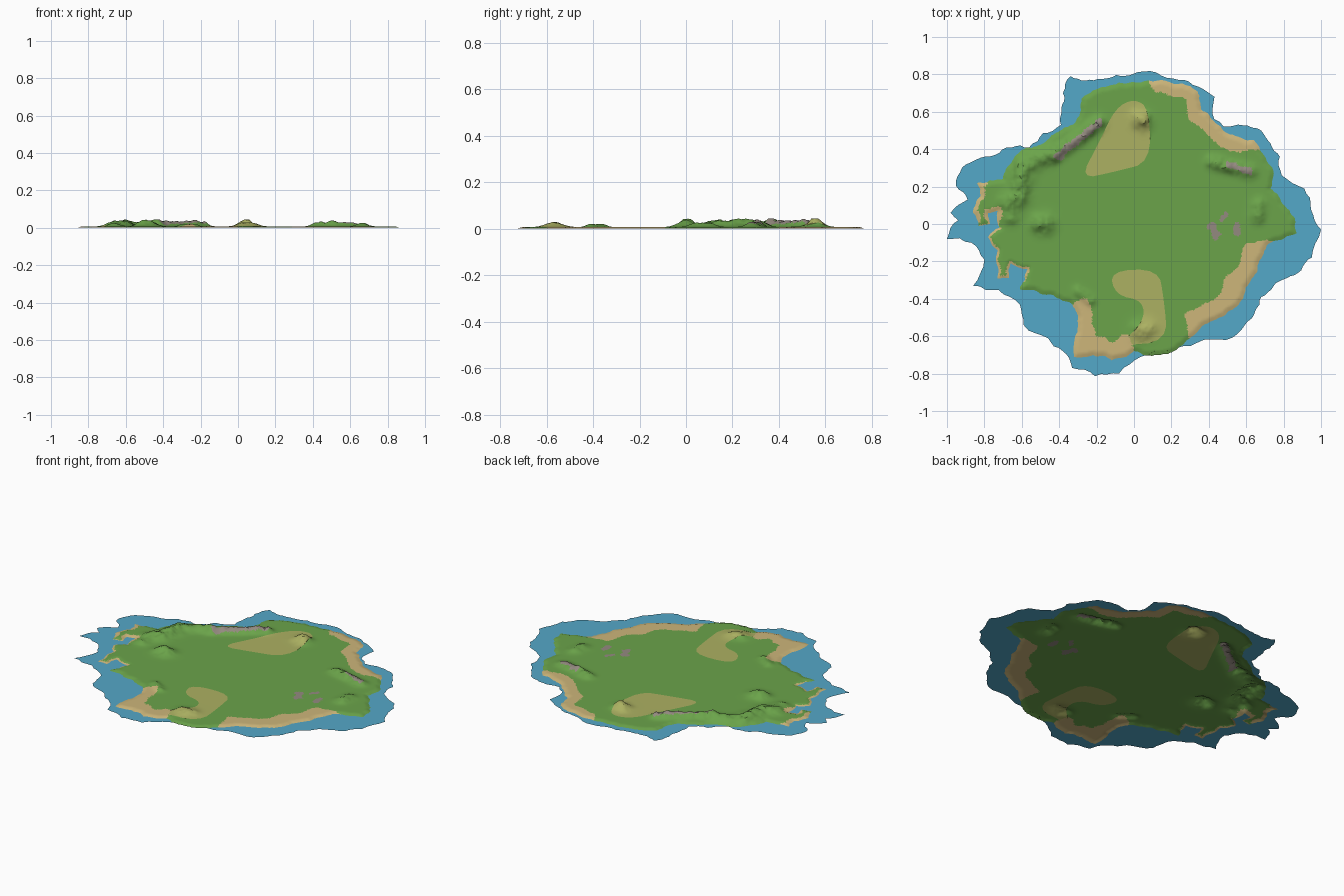
import bpy, random, math
from mathutils import Vector, noise
from mathutils.geometry import delaunay_2d_cdt
from mathutils.kdtree import KDTree

if "Cube" in bpy.data.objects:
    bpy.data.objects.remove(bpy.data.objects["Cube"])

random.seed(4)


def material(name, *rgb):
    m = bpy.data.materials.new(name)
    m.diffuse_color = (*[((c / 255 + 0.055) / 1.055) ** 2.4 for c in rgb], 1)
    m.use_nodes = True
    m.node_tree.nodes["Principled BSDF"].inputs["Base Color"].default_value = m.diffuse_color
    return m


GRASS, SAND, DRY, ROCK = range(4)
MATS = [material("grass", 107, 164, 74), material("sand", 205, 182, 122),
        material("dry_grass", 172, 177, 98), material("rock", 148, 138, 128)]
WATER = material("water", 84, 168, 200)


def outline(*flat):
    return [Vector((x / 100, y / 100)) for x, y in zip(flat[::2], flat[1::2])]


def ragged(poly, step):
    """Halve every side with a small random offset until the pieces are short."""
    def split(a, b):
        d = b - a
        if d.length < step:
            return [a]
        m = a.lerp(b, 0.5) + Vector((-d.y, d.x)) * random.uniform(-.12, .12)
        return split(a, m) + split(m, b)
    return [p for a, b in zip(poly, poly[1:] + poly[:1]) for p in split(a, b)]


def rounded(poly):
    """Corner cutting, twice."""
    for _ in range(2):
        poly = [p for a, b in zip(poly, poly[1:] + poly[:1])
                for p in (a.lerp(b, 0.25), a.lerp(b, 0.75))]
    return poly


def inside(p, poly):
    x, y = p
    hit = False
    ax, ay = poly[-1]
    for bx, by in poly:
        if (ay > y) != (by > y) and x < (bx - ax) * (y - ay) / (by - ay) + ax:
            hit = not hit
        ax, ay = bx, by
    return hit


def segment_dist(p, x0, y0, x1, y1):
    a, b = Vector((x0, y0)) / 100, Vector((x1, y1)) / 100
    t = max(0, min(1, (p - a).dot(b - a) / (b - a).length_squared))
    return (p - a.lerp(b, t)).length


def wobble(p, scale, seed):
    return noise.noise(Vector((p.x * scale, p.y * scale, seed)))


# Outer edge of the shallow sea
sea_edge = ragged(outline(
    -34, 79, -1, 80, 24, 77, 43, 68, 43, 56, 48, 52, 68, 50, 78, 36, 79, 26, 91, 19, 100, -3,
    95, -18, 68, -39, 60, -53, 49, -62, 19, -68, -8, -80, -33, -77, -46, -61, -59, -54,
    -61, -43, -86, -33, -80, -19, -87, -10, -100, -8, -94, 2, -98, 6, -89, 13, -95, 20,
    -92, 30, -56, 41, -39, 53, -38, 70), 0.04)

# Shoreline of the island
coast = ragged(outline(
    -28, 67, -1, 76, 34, 71, 36, 61, 51, 48, 64, 45, 74, 30, 73, 19, 86, 3, 87, -5, 73, -10,
    50, -47, 30, -61, 13, -70, 0, -68, -12, -73, -32, -71, -30, -53, -33, -43, -61, -35,
    -57, -24, -66, -21, -67, -29, -73, -29, -73, -14, -78, -7, -72, -2, -73, 7, -78, 6,
    -77, 0, -83, -1, -86, 6, -82, 15, -84, 22, -70, 24, -65, 34, -31, 55), 0.025)

# Dry meadows
meadows = [rounded(outline(-10, 62, 0, 67, 8, 62, 9, 33, -10, 28, -29, 24, -19, 43)),
           rounded(outline(-13, -25, 13, -24, 16, -40, 18, -63, -9, -65, 5, -53, 5, -41, -10, -38))]

# Bare rock strips: start, end, radius
rocks = [(-41, 36, -19, 54, 2), (50, 32, 62, 28, 1.6), (42, -1, 44, -6, 2.3),
         (47, 2, 49, 5, 1.5), (55, -1, 55, -5, 1.8)]

# Beaches: compass range in degrees and width
beaches = [(31, 84, .075), (-64, -7, .115), (-127, -90, .085), (164, 180, .025),
           (-180, -152, .012)]

# Hills and ridges: start, end, height, radius
hills = [(-50, 0, -47, 0, 3.2, 4.5), (-62, 14, -60, 24, 3, 5), (-66, 4, -68, 12, 1.8, 4),
         (-60, 31, -46, 37, 2.4, 4.5), (-42, 37, -19, 54, 3, 3.2), (3, 56, 5, 55, 3.5, 4),
         (42, 33, 62, 28, 2.6, 3.2), (66, 4, 67, 10, 1.8, 3.5), (3, -57, 7, -56, 2.1, 4.5),
         (-30, -36, -23, -41, 1.3, 2.5)]

shore = KDTree(len(coast) * 4)
for i, (a, b) in enumerate(zip(coast, coast[1:] + coast[:1])):
    for k in range(4):
        shore.insert(a.lerp(b, k / 4).to_3d(), i)
shore.balance()


def shore_dist(p):
    return shore.find((p[0], p[1], 0))[2]


def height(p):
    d = shore_dist(p)
    h = sum(top / 100 * math.exp(-(segment_dist(p, *line) * 100 / r) ** 2)
            for *line, top, r in hills)
    h *= 1 + 0.45 * wobble(p, 22, 1.7) + 0.25 * wobble(p, 55, 5)
    return 0.007 * min(1, d / 0.022) + min(0.036, h) * min(1, d / 0.035)


def cover(p):
    """Ground colour at a point."""
    for *line, r in rocks:
        if segment_dist(p, *line) * 100 < r * (1 + 0.7 * wobble(p, 30, 2)):
            return ROCK
    angle, d = math.degrees(math.atan2(p.y, p.x)), shore_dist(p)
    for lo, hi, width in beaches:
        if lo < angle < hi:
            taper = min(1, (angle - lo) / 4 + 0.2, (hi - angle) / 4 + 0.2)
            if d < width * taper * (1 + 0.5 * wobble(p, 8, 3)):
                return SAND
    return DRY if any(inside(p, q) for q in meadows) else GRASS


# Fill the outlines and a loose grid of points with triangles
verts, edges = [], []
for loop in [sea_edge, coast] + meadows:
    s, n = len(verts), len(loop)
    verts += loop
    edges += [(s + i, s + (i + 1) % n) for i in range(n)]
STEP = 0.01
for i in range(int(1.8 / STEP)):
    for j in range(int(1.6 / STEP)):
        p = Vector((-0.9 + (i + random.uniform(-.25, .25)) * STEP,
                    -0.8 + (j + random.uniform(-.25, .25)) * STEP))
        if shore_dist(p) > 0.006 and inside(p, coast):
            verts.append(p)
V, _, F, *_ = delaunay_2d_cdt(verts, edges, [], 0, 1e-5)

land, land_mats, sea = [], [], []
for f in F:
    c = sum((V[i] for i in f), Vector((0, 0))) / len(f)
    if inside(c, coast):
        land.append(f)
        land_mats.append(cover(c))
    elif inside(c, sea_edge):
        sea.append(f)


def build(name, faces, mats, indices, zfun):
    used = sorted({i for f in faces for i in f})
    remap = {v: k for k, v in enumerate(used)}
    me = bpy.data.meshes.new(name)
    me.from_pydata([(V[i].x, V[i].y, zfun(V[i])) for i in used], [],
                   [[remap[i] for i in f] for f in faces])
    for m in mats:
        me.materials.append(m)
    for poly, i in zip(me.polygons, indices):
        poly.material_index = i
    ob = bpy.data.objects.new(name, me)
    bpy.context.collection.objects.link(ob)
    bpy.ops.object.select_all(action='DESELECT')
    ob.select_set(True)
    bpy.context.view_layer.objects.active = ob
    bpy.ops.object.shade_smooth_by_angle(angle=math.radians(35))


build("island_ground", land, MATS, land_mats, height)
build("shallow_water", sea, [WATER], [0] * len(sea), lambda p: 0.0)
